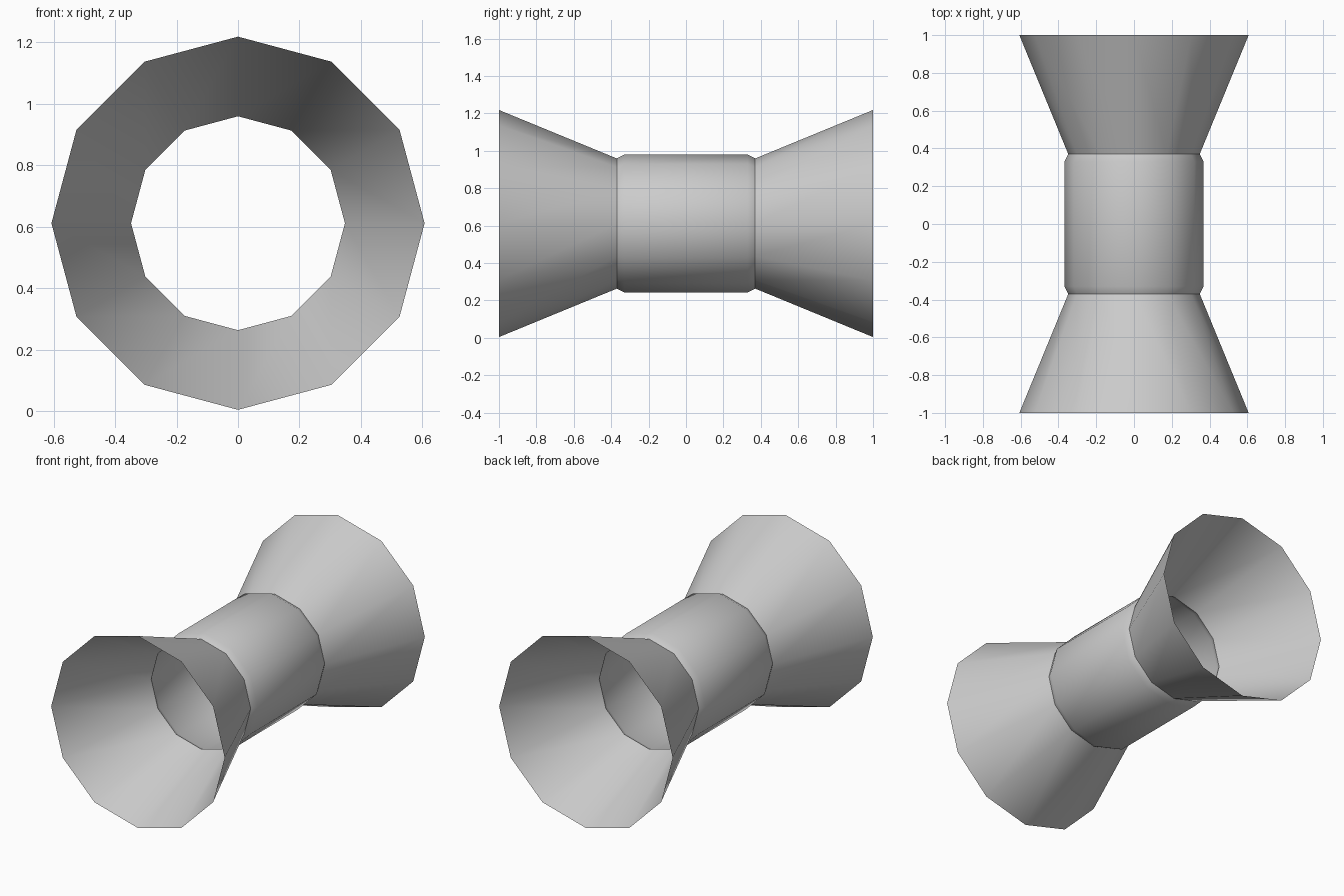
import bpy, bmesh, math

if "Cube" in bpy.data.objects:
    bpy.data.objects.remove(bpy.data.objects["Cube"])

SIDES = 12
CENTRE_Z = 0.611

grey = bpy.data.materials.new("light grey")
grey.diffuse_color = (0.6, 0.6, 0.6, 1)
grey.use_nodes = True
grey.node_tree.nodes["Principled BSDF"].inputs["Base Color"].default_value = grey.diffuse_color


def lathe(name, profile):
    """Open 12-sided sheet turned about the y axis from (y, radius) pairs."""
    bm = bmesh.new()
    rings = []
    for y, r in profile:
        ring = []
        for i in range(SIDES):
            a = 2 * math.pi * i / SIDES
            ring.append(bm.verts.new((r * math.cos(a), y, CENTRE_Z + r * math.sin(a))))
        rings.append(ring)
    for a, b in zip(rings, rings[1:]):
        for i in range(SIDES):
            j = (i + 1) % SIDES
            bm.faces.new((a[i], b[i], b[j], a[j]))
    bm.normal_update()
    # make the outside of the sheet face away from the axis
    f = bm.faces[:][0]
    c = f.calc_center_median()
    if f.normal.x * c.x + f.normal.z * (c.z - CENTRE_Z) < 0:
        bmesh.ops.reverse_faces(bm, faces=bm.faces[:])
    mesh = bpy.data.meshes.new(name)
    bm.to_mesh(mesh)
    bm.free()
    mesh.materials.append(grey)
    obj = bpy.data.objects.new(name, mesh)
    bpy.context.collection.objects.link(obj)
    bpy.ops.object.select_all(action='DESELECT')
    obj.select_set(True)
    bpy.context.view_layer.objects.active = obj
    bpy.ops.object.shade_smooth_by_angle(angle=math.radians(40))
    return obj


# middle tube with chamfered ends
lathe("middle_tube", [(-0.37, 0.348), (-0.33, 0.368), (0.33, 0.368), (0.37, 0.348)])

# flared funnel at each end
lathe("front_funnel", [(-1.0, 0.607), (-0.37, 0.348)])
lathe("back_funnel", [(0.37, 0.348), (1.0, 0.607)])
